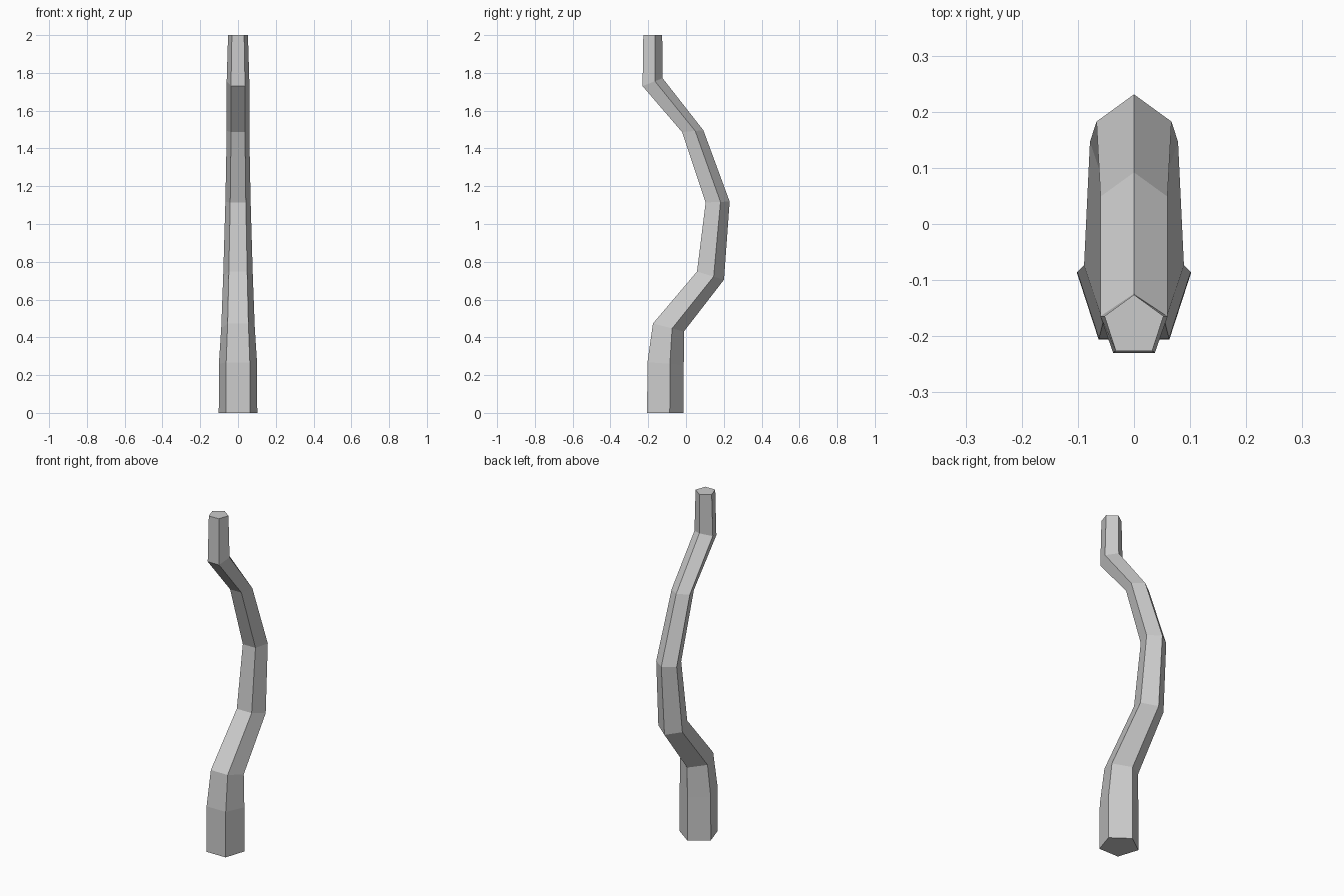
import bpy, bmesh, math
from mathutils import Vector

if "Cube" in bpy.data.objects:
    bpy.data.objects.remove(bpy.data.objects["Cube"])

# Bent path: front and back points (y, z) of each five-sided ring
RINGS = [
    ((-0.206, 0.0), (-0.012, 0.0)),
    ((-0.204, 0.268), (-0.012, 0.255)),
    ((-0.175, 0.473), (-0.011, 0.431)),
    ((0.058, 0.748), (0.201, 0.705)),
    ((0.104, 1.114), (0.231, 1.119)),
    ((-0.021, 1.487), (0.092, 1.496)),
    ((-0.230, 1.730), (-0.124, 1.772)),
    ((-0.226, 2.0), (-0.126, 2.0)),
]
SIDES = 5
FRONT = math.cos(math.pi / SIDES)  # flat front distance relative to radius

bm = bmesh.new()
loops = []
for front, back in RINGS:
    f, b = Vector((0, *front)), Vector((0, *back))
    radius = (b - f).length / (1 + FRONT)
    axis = (b - f).normalized()
    centre = b - axis * radius
    ring = []
    for i in range(SIDES):
        a = 2 * math.pi * i / SIDES
        ring.append(bm.verts.new(centre + axis * radius * math.cos(a)
                                 + Vector((-radius * math.sin(a), 0, 0))))
    loops.append(ring)

# Skin between rings and close both ends
for lo, hi in zip(loops, loops[1:]):
    for i in range(SIDES):
        j = (i + 1) % SIDES
        bm.faces.new((lo[i], lo[j], hi[j], hi[i]))
bm.faces.new(loops[0][::-1])
bm.faces.new(loops[-1])
bmesh.ops.recalc_face_normals(bm, faces=bm.faces)

mesh = bpy.data.meshes.new("bent_trunk")
bm.to_mesh(mesh)
bm.free()
bpy.context.collection.objects.link(bpy.data.objects.new("bent_trunk", mesh))
